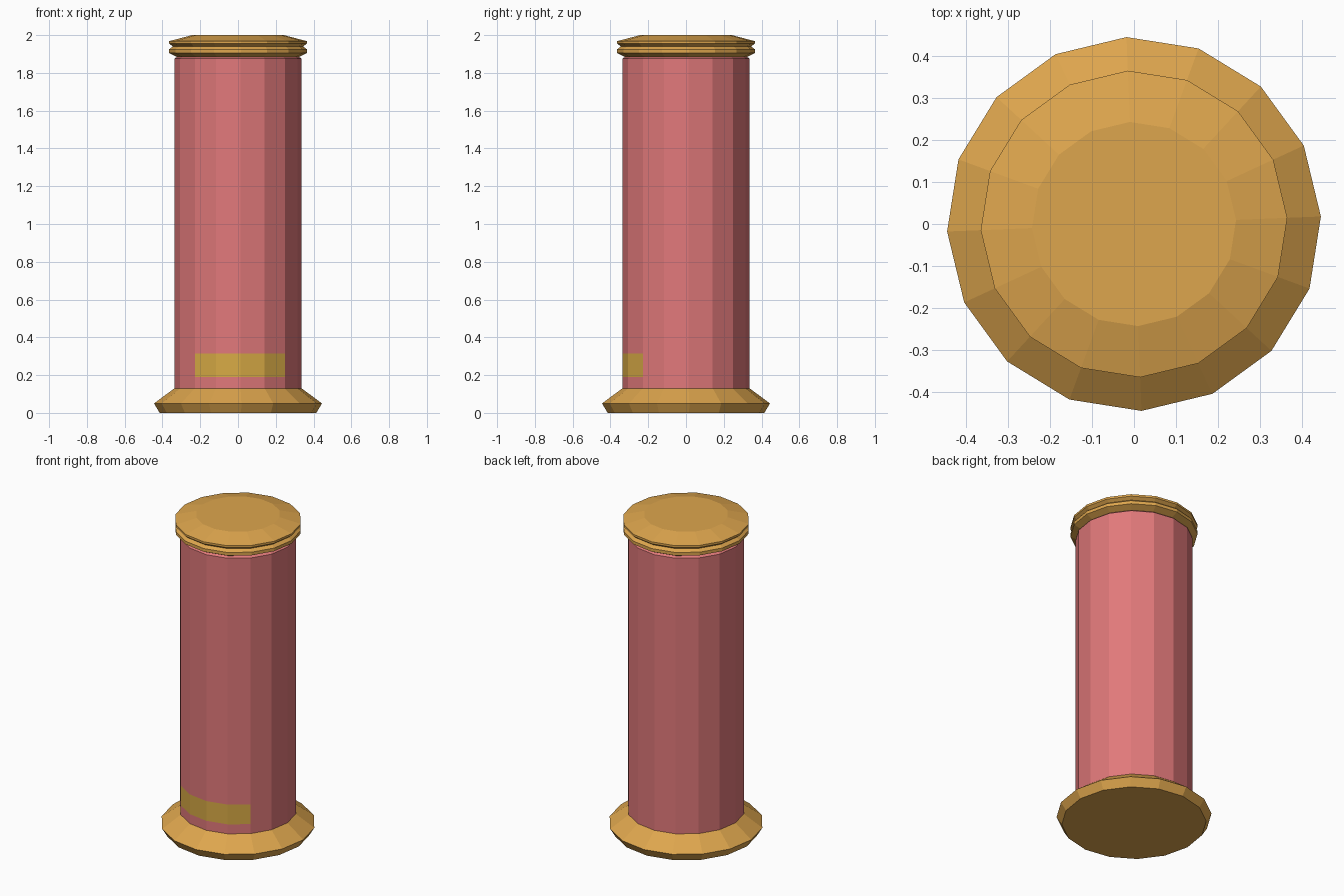
import bpy
import bmesh
from math import cos, sin, pi, radians

SIDES = 16
TURN = radians(2.3)

cube = bpy.data.objects.get("Cube")
if cube:
    bpy.data.objects.remove(cube, do_unlink=True)


def make_material(name, colour):
    mat = bpy.data.materials.new(name)
    mat.use_nodes = True
    mat.diffuse_color = (*colour, 1)
    mat.node_tree.nodes["Principled BSDF"].inputs["Base Color"].default_value = (*colour, 1)
    return mat


pink = make_material("dusty pink", (0.75, 0.19, 0.195))
gold = make_material("warm gold", (0.73, 0.38, 0.075))
olive = make_material("olive gold", (0.68, 0.40, 0.06))


def lathe(name, profile, materials):
    """Closed, flat-shaded turned part from (radius, height) points."""
    bm = bmesh.new()
    rings = []
    for r, z in profile:
        angles = [TURN + 2 * pi * i / SIDES for i in range(SIDES)]
        rings.append([bm.verts.new((r * cos(a), r * sin(a), z)) for a in angles])
    for low, high in zip(rings, rings[1:]):
        for i in range(SIDES):
            j = (i + 1) % SIDES
            bm.faces.new((low[i], low[j], high[j], high[i]))
    bm.faces.new(rings[0][::-1])
    bm.faces.new(rings[-1])
    mesh = bpy.data.meshes.new(name)
    bm.to_mesh(mesh)
    bm.free()
    for mat in materials:
        mesh.materials.append(mat)
    obj = bpy.data.objects.new(name, mesh)
    bpy.context.collection.objects.link(obj)
    return obj


# Flared foot
lathe("base", [(0.415, 0), (0.445, 0.05), (0.337, 0.13)], [gold])

# Column with a band of four front faces as the plaque
body = lathe("column", [(0.337, 0.12), (0.337, 0.19), (0.337, 0.315),
                        (0.337, 1.875), (0.315, 1.892)], [pink, olive])
for face in body.data.polygons:
    c = face.center
    if 0.2 < c.z < 0.3 and c.y < -abs(c.x):
        face.material_index = 1

# Grooved lid with a sloping top
lathe("lid", [(0.325, 1.885), (0.365, 1.905), (0.365, 1.925), (0.345, 1.94),
              (0.365, 1.955), (0.365, 1.968), (0.243, 2.0)], [gold])
